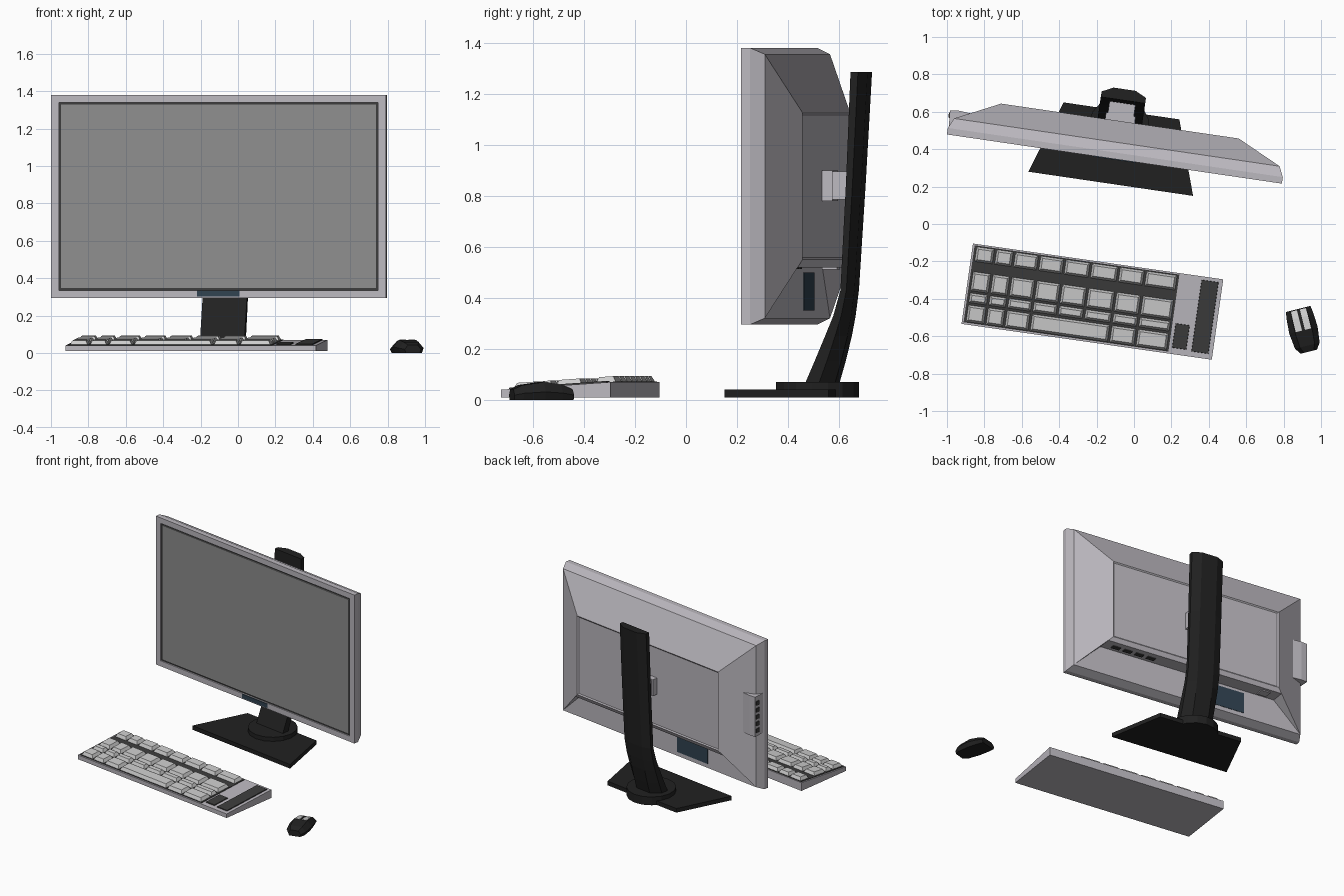
import bpy, bmesh, math
from mathutils import Matrix, Vector

if "Cube" in bpy.data.objects:
    bpy.data.objects.remove(bpy.data.objects["Cube"])


def material(name, r, g, b):
    m = bpy.data.materials.new(name)
    m.diffuse_color = (r, g, b, 1)
    m.use_nodes = True
    m.node_tree.nodes["Principled BSDF"].inputs["Base Color"].default_value = m.diffuse_color
    return m


SHELL = material("shell_grey", .50, .48, .52)
SCREEN = material("screen_grey", .27, .27, .27)
BLACK = material("black_plastic", .015, .015, .015)
DARK = material("dark_grey", .045, .045, .045)
BLUE = material("blue_black", .03, .055, .08)
KEY = material("key_grey", .55, .55, .54)


def frame(x, y, deg):
    return Matrix.Translation((x, y, 0)) @ Matrix.Rotation(math.radians(deg), 4, 'Z')


def skin(bm, rings, cap_end=True):
    """Join equal-length rings of points into a capped skin; return the vertex rings."""
    vs = [[bm.verts.new(p) for p in r] for r in rings]
    n = len(vs[0])
    for a, b in zip(vs, vs[1:]):
        for i in range(n):
            bm.faces.new((a[i], a[(i + 1) % n], b[(i + 1) % n], b[i]))
    bm.faces.new(vs[0])
    if cap_end:
        bm.faces.new(vs[-1])
    return vs


def finish(bm, name, mat, mtx):
    bmesh.ops.recalc_face_normals(bm, faces=bm.faces)
    bm.transform(mtx)
    me = bpy.data.meshes.new(name)
    bm.to_mesh(me)
    bm.free()
    me.materials.append(mat)
    ob = bpy.data.objects.new(name, me)
    bpy.context.collection.objects.link(ob)
    return ob


def solids(name, mat, mtx, *lofts):
    bm = bmesh.new()
    for rings in lofts:
        skin(bm, rings)
    return finish(bm, name, mat, mtx)


def box(x0, x1, y0, y1, z0, z1, taper=0):
    """Rings of a box; taper shrinks the top."""
    return [[(x0 + t, y0 + t, z), (x1 - t, y0 + t, z), (x1 - t, y1 - t, z), (x0 + t, y1 - t, z)]
            for z, t in ((z0, 0), (z1, taper))]


def slab(points, z0, z1):
    return [[(x, y, z) for x, y in points] for z in (z0, z1)]


# ---------- monitor ----------
M = frame(-.105, .3475, -8.35)


def rect(w, z0, z1, v):
    return [(-w, v, z0), (w, v, z0), (w, v, z1), (-w, v, z1)]


# Shell: bezel, rim, sloped back and a stepped connector bay below
bm = bmesh.new()
rim = skin(bm, [rect(.862, .335, 1.34, .012), rect(.862, .335, 1.34, 0), rect(.905, .295, 1.38, 0),
                rect(.905, .295, 1.38, .035), rect(.88, .32, 1.355, .09)], cap_end=False)[-1]
pair = lambda u, v, z: [bm.verts.new((s * u, v, z)) for s in (-1, 1)]
c, d = pair(.673, .09, .52), pair(.673, .19, .52)
p, q = pair(.642, .205, .55), pair(.642, .205, 1.125)
for f in ((rim[3], rim[2], q[1], q[0]), (rim[0], rim[1], c[1], c[0]),
          (c[0], c[1], d[1], d[0]), (d[0], d[1], p[1], p[0])):
    bm.faces.new(f)
for i, lo, hi in ((0, rim[0], rim[3]), (1, rim[1], rim[2])):
    bm.faces.new((lo, hi, q[i], p[i], d[i]))
    bm.faces.new((lo, c[i], d[i]))
panel = bm.faces.new((p[0], p[1], q[1], q[0]))
bmesh.ops.recalc_face_normals(bm, faces=bm.faces)
bmesh.ops.inset_region(bm, faces=[panel], thickness=.012, depth=-.006)
finish(bm, "monitor_shell", SHELL, M)

solids("screen_groove", DARK, M, box(-.862, .862, .009, .0118, .335, 1.34))
solids("screen", SCREEN, M, box(-.851, .851, .002, .011, .346, 1.329))
solids("front_plate", BLUE, M, box(-.115, .115, -.004, .004, .303, .333))
solids("rear_plate", BLUE, M, box(-.44, -.16, .088, .093, .35, .5))

# Connectors under the bay and the side port pod
solids("bay_ports", DARK, M, *[box(u, u + .06, .12, .15, .514, .524) for u in (.28, .37, .46, .55)])
solids("power_socket", SHELL, M, box(-.6, -.53, .11, .17, .512, .524))
solids("port_pod", SHELL, M, slab([(-.9, .04), (-.908, .13), (-.86, .135), (-.78, .128), (-.8, .06)], .71, 1.0))
solids("pod_ports", DARK, M, *[box(-.911, -.9, .09, .118, z, z + .03)
                               for z in (.735, .785, .835, .885, .935)])

# ---------- stand ----------
solids("stand_base", BLACK, M, slab([(-.445, -.134), (.445, -.134), (.313, .26), (-.313, .26)], .01, .04))
solids("stand_disc", BLACK, M, slab([(.165 * math.cos(a * math.pi / 8), .17 + .165 * math.sin(a * math.pi / 8))
                                     for a in range(16)], .01, .07))


def pole_ring(f, b, z):
    m = f + .5 * (b - f)
    return [(-.12, f, z), (.12, f, z), (.12, m, z), (.06, b, z), (-.06, b, z), (-.12, m, z)]


solids("stand_pole", BLACK, M, [pole_ring(*r) for r in (
    (.136, .246, .06), (.175, .272, .15), (.217, .297, .25), (.25, .312, .33), (.278, .325, .43),
    (.3, .352, .85), (.318, .377, 1.285))])
solids("pole_bracket", SHELL, M, box(-.08, .08, .195, .24, .78, .9), box(-.07, .07, .235, .33, .785, .895))

# ---------- keyboard ----------
B = frame(-.2225, -.415, -8.15)
tilt = Matrix.Identity(4)          # shear following the sloping top of the case
tilt[2][1], tilt[2][3] = .069, .055
K = B @ tilt
side = [(-.217, .01), (.217, .01), (.217, .07), (-.217, .04)]
solids("keyboard_case", SHELL, B, [[(u, v, z) for v, z in side] for u in (-.676, .676)])
solids("key_bed", DARK, K, box(-.666, .44, -.207, .209, -.01, .003))
solids("keyboard_pads", DARK, K, box(.56, .655, -.19, .2, -.01, .006, .003),
       box(.455, .535, -.185, -.05, -.01, .006, .003))

cols = [-.66, -.552, -.45, -.314, -.177, -.035, .116, .258, .435]
bottom = cols[:4] + cols[6:]       # the long bar spans three columns
rows = [(.122, .204, cols), (-.036, .07, cols), (-.1, -.045, cols), (-.203, -.11, bottom)]
solids("keys", KEY, K, *[box(a + .005, b - .005, v0, v1, 0, .025, .013)
                         for v0, v1, cs in rows for a, b in zip(cs, cs[1:])])

# ---------- mouse ----------
P = frame(.906, -.568, 14)


def mouse_ring(v, w, h):
    return [(-w * .85, v, 0), (-w, v, h * .45), (-w * .6, v, h), (w * .6, v, h), (w, v, h * .45), (w * .85, v, 0)]


solids("mouse_body", BLACK, P, [mouse_ring(*r) for r in (
    (-.118, .045, .042), (-.085, .068, .058), (0, .078, .07), (.07, .074, .06), (.117, .068, .042))])
solids("mouse_buttons", KEY, P, *[
    [[(s * u, v, z + o) for o, u in ((-.012, .008), (-.012, .044), (.002, .042), (.002, .008))]
     for v, z in ((.0, .07), (.07, .06), (.112, .044))] for s in (-1, 1)])
